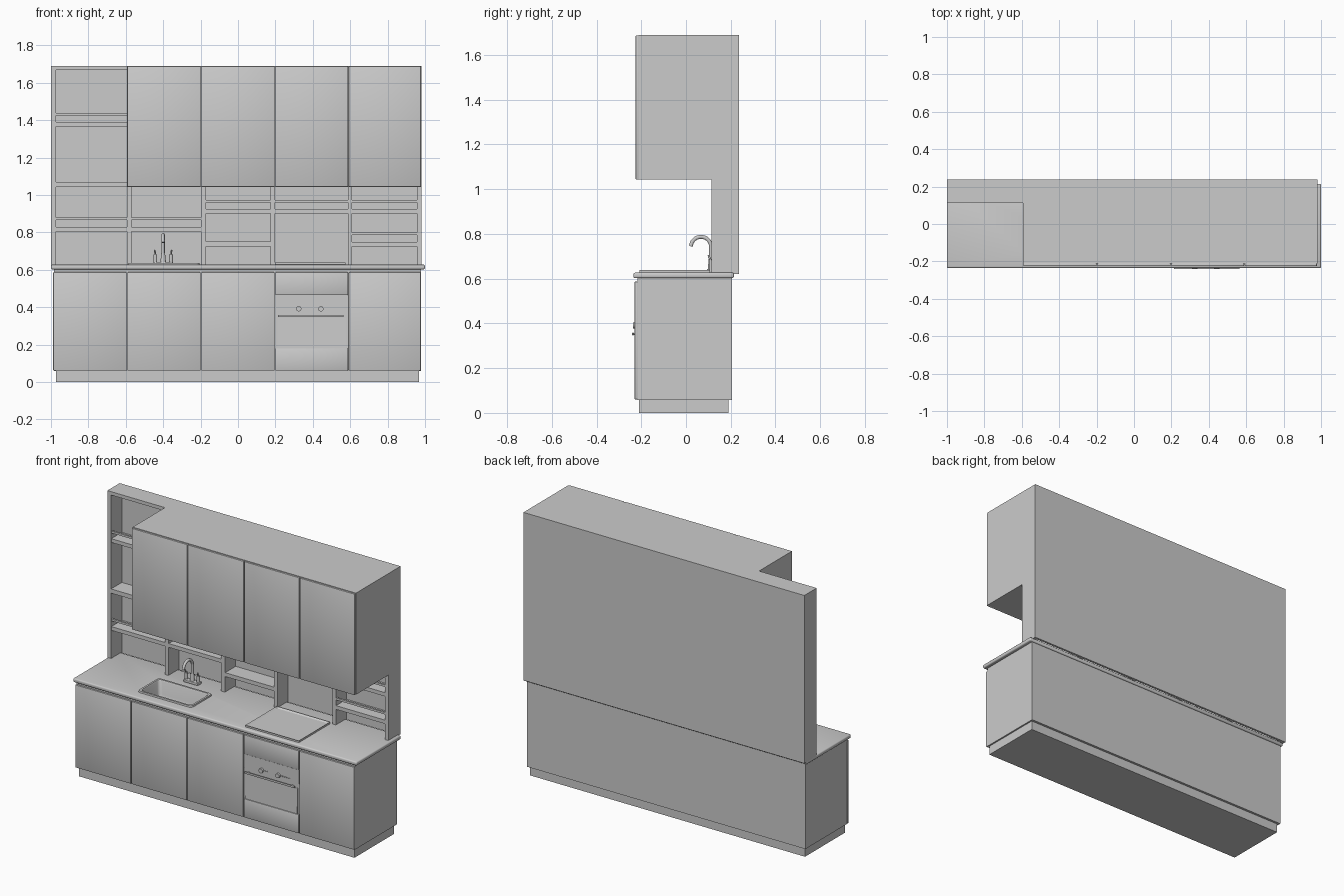
import bpy, bmesh, math
from mathutils import Vector, Matrix

old = bpy.data.objects.get("Cube")
if old:
    bpy.data.objects.remove(old)

GREY = (0.6, 0.6, 0.6, 1)
mat = bpy.data.materials.new("matte_grey")
mat.use_nodes = True
mat.diffuse_color = GREY
mat.node_tree.nodes["Principled BSDF"].inputs["Base Color"].default_value = GREY


def finish(name, bm, smooth=False):
    bmesh.ops.recalc_face_normals(bm, faces=bm.faces)
    mesh = bpy.data.meshes.new(name)
    bm.to_mesh(mesh)
    bm.free()
    ob = bpy.data.objects.new(name, mesh)
    bpy.context.collection.objects.link(ob)
    mesh.materials.append(mat)
    if smooth:
        activate(ob)
        bpy.ops.object.shade_smooth_by_angle(angle=math.radians(40))
    return ob


def activate(ob):
    bpy.ops.object.select_all(action='DESELECT')
    ob.select_set(True)
    bpy.context.view_layer.objects.active = ob


def box(name, x0, x1, y0, y1, z0, z1, bevel=0, segments=2):
    bm = bmesh.new()
    bmesh.ops.create_cube(bm, size=1)
    for v in bm.verts:
        v.co = Vector((x0 if v.co.x < 0 else x1, y0 if v.co.y < 0 else y1, z0 if v.co.z < 0 else z1))
    if bevel:
        bmesh.ops.bevel(bm, geom=bm.edges[:], offset=bevel, segments=segments, profile=0.5, affect='EDGES')
    return finish(name, bm, bool(bevel))


def cylinder(name, centre, radius, length, axis='Z', top=None):
    bm = bmesh.new()
    bmesh.ops.create_cone(bm, cap_ends=True, segments=20, radius1=radius,
                          radius2=radius if top is None else top, depth=length)
    turn = {'X': Matrix.Rotation(math.pi / 2, 4, 'Y'),
            'Y': Matrix.Rotation(math.pi / 2, 4, 'X'), 'Z': Matrix()}[axis]
    bm.transform(Matrix.Translation(centre) @ turn)
    return finish(name, bm, True)


def tube(name, points, radius):
    curve = bpy.data.curves.new(name, 'CURVE')
    curve.dimensions = '3D'
    curve.bevel_depth = radius
    curve.bevel_resolution = 3
    curve.use_fill_caps = True
    spline = curve.splines.new('POLY')
    spline.points.add(len(points) - 1)
    for p, co in zip(spline.points, points):
        p.co = (*co, 1)
    ob = bpy.data.objects.new(name, curve)
    bpy.context.collection.objects.link(ob)
    curve.materials.append(mat)
    activate(ob)
    bpy.ops.object.convert(target='MESH')
    bpy.ops.object.shade_smooth_by_angle(angle=math.radians(40))


def cut(ob, cutter):
    mod = ob.modifiers.new("opening", 'BOOLEAN')
    mod.operation = 'DIFFERENCE'
    mod.solver = 'EXACT'
    mod.object = cutter
    activate(ob)
    bpy.ops.object.modifier_apply(modifier=mod.name)


# Column boundaries, shared by base and wall cabinets
COLS = [-0.99, -0.594, -0.198, 0.198, 0.59, 0.98]
BACK, SHELF_FRONT = 0.237, 0.113

# Base cabinets and worktop with an opening for the sink
box("plinth", -0.972, 0.968, -0.21, 0.19, 0, 0.06)
carcass = box("base_carcass", -0.985, 0.978, -0.217, 0.205, 0.058, 0.603)
worktop = box("worktop", -1, 1, -0.235, 0.214, 0.602, 0.627, 0.008, 3)
SX0, SX1, SY0, SY1 = -0.588, -0.205, -0.175, 0.04
cutter = box("sink_cutter", SX0 + .012, SX1 - .012, SY0 + .012, SY1 - .012, 0.5, 0.7)
cutter.hide_render = True
cut(worktop, cutter)
cut(carcass, cutter)
bpy.data.objects.remove(cutter)

for i in (0, 1, 2, 4):
    box(f"base_door_{i + 1}", COLS[i] + .002, COLS[i + 1] - .002, -0.23, -0.216, 0.06, 0.587, 0.004)

# Sink: flat rim and a rounded, tapered bowl
bm = bmesh.new()


def ring(inset, z, radius):
    loop = []
    for cx, cy, a0 in ((SX1, SY1, 0), (SX0, SY1, 90), (SX0, SY0, 180), (SX1, SY0, 270)):
        sx = 1 if cx == SX1 else -1
        sy = 1 if cy == SY1 else -1
        for k in range(6):
            a = math.radians(a0 + 18 * k)
            loop.append(bm.verts.new((cx - sx * (inset + radius) + radius * math.cos(a),
                                      cy - sy * (inset + radius) + radius * math.sin(a), z)))
    return loop


rings = [ring(*r) for r in ((0, .626, .02), (.002, .636, .02), (.014, .636, .02), (.018, .628, .02),
                            (.024, .55, .02), (.03, .533, .02), (.045, .525, .02))]
for a, b in zip(rings, rings[1:]):
    for i in range(len(a)):
        j = (i + 1) % len(a)
        bm.faces.new((a[i], a[j], b[j], b[i]))
bm.faces.new(rings[-1])
finish("sink", bm, True)
cylinder("sink_drain", ((SX0 + SX1) / 2, (SY0 + SY1) / 2, 0.527), 0.02, 0.005)

# Tap with arched spout and two lever handles
TX, TY = -0.4, 0.112
box("tap_base", TX - .052, TX + .052, TY - .02, TY + .02, 0.626, 0.642, 0.005)
cylinder("tap_body", (TX, TY, 0.665), 0.015, 0.05, top=0.01)
arc = [(TX, TY - .045 + .045 * math.cos(a), .742 + .045 * math.sin(a))
       for a in (math.radians(10 * k) for k in range(18))]
tube("tap_spout", [(TX, TY, .64)] + arc + [(TX, TY - .091, .745)], 0.009)
for side, s in (("left", 1), ("right", -1)):
    hx = TX + s * .042
    cylinder(f"tap_handle_{side}", (hx, TY, 0.66), 0.01, 0.045)
    tube(f"tap_lever_{side}", [(hx, TY, .68), (hx + s * .003, TY - .012, .705)], 0.0045)

# Hob: raised rim around a sunken plate
bm = bmesh.new()
bmesh.ops.create_cube(bm, size=1)
bm.transform(Matrix.Translation((0.386, -0.05, 0.632)) @ Matrix.Diagonal((0.376, 0.315, 0.013, 1)))
bm.faces.ensure_lookup_table()
top = max(bm.faces, key=lambda f: f.calc_center_median().z)
bmesh.ops.inset_region(bm, faces=[top], thickness=0.016)
bmesh.ops.translate(bm, verts=top.verts, vec=(0, 0, -0.007))
finish("hob", bm)

# Oven: drawer, control strip, window, handle, lower panel
OX0, OX1 = COLS[3] + .002, COLS[4] - .002
box("oven_top_panel", OX0, OX1, -0.23, -0.216, 0.464, 0.587, 0.004)
box("oven_control_strip", OX0, OX1, -0.224, -0.216, 0.372, 0.462)
box("oven_door_frame", OX0, OX1, -0.222, -0.216, 0.18, 0.372)
box("oven_lower_panel", OX0, OX1, -0.23, -0.216, 0.06, 0.18, 0.004)
bm = bmesh.new()
bmesh.ops.create_cube(bm, size=1)
for v in bm.verts:
    low = v.co.z < 0
    v.co = Vector((0.21 if v.co.x < 0 else 0.577, (-0.229 if low else -0.224) if v.co.y < 0 else -0.218,
                   0.182 if low else 0.343))
finish("oven_window", bm)
box("oven_handle", 0.213, 0.565, -0.241, -0.233, 0.346, 0.359, 0.003)
for k, x in enumerate((0.235, 0.543)):
    box(f"oven_handle_mount_{k + 1}", x - .005, x + .005, -0.235, -0.22, 0.349, 0.356)
for k, x in enumerate((0.325, 0.443)):
    cylinder(f"oven_knob_{k + 1}", (x, -0.23, 0.391), 0.014, 0.014, 'Y')
    for n in range(2 if k == 0 else 5):
        cylinder(f"oven_button_{k + 1}_{n + 1}", (x + .024 + n * .0135, -0.225, 0.391), 0.004, 0.006, 'Y')

# Wall cabinets
box("wall_carcass", -0.594, 0.98, -0.212, BACK, 1.043, 1.69)
for i in range(1, 5):
    box(f"wall_door_{i}", COLS[i] + .002, COLS[i + 1] - .002, -0.225, -0.211, 1.043, 1.688, 0.004)

# Open shelf unit: back, sides, top and dividers
box("shelf_back", -1, 0.98, 0.222, BACK, 0.62, 1.69)
box("shelf_left_end", 0.958, 0.98, SHELF_FRONT, BACK, 0.62, 1.05)
box("shelf_right_end", -1, -0.974, SHELF_FRONT, BACK, 0.62, 1.69)
box("shelf_top", -1, -0.59, SHELF_FRONT, BACK, 1.668, 1.69)
box("shelf_middle", -1, -0.59, SHELF_FRONT, BACK, 1.043, 1.07)
DIVIDERS = [(-0.594, -0.57), (-0.198, -0.172), (0.174, 0.198), (0.588, 0.61)]
for k, (x0, x1) in enumerate(DIVIDERS):
    box(f"shelf_divider_{k + 1}", x0, x1, SHELF_FRONT, BACK, 0.62, 1.05)

# Shelves, each with a thin guard rail above its front edge
BAYS = [(-0.974, -0.594), (-0.57, -0.198), (-0.172, 0.174), (0.198, 0.588), (0.61, 0.958)]
SHELVES = [(0, 1.365), (0, 0.805), (1, 0.805), (2, 0.9), (3, 0.9), (4, 0.9), (4, 0.725)]
for k, (bay, z) in enumerate(SHELVES):
    x0, x1 = BAYS[bay]
    box(f"shelf_{k + 1}", x0, x1, SHELF_FRONT + .003, 0.224, z, z + .024)
    box(f"shelf_rail_{k + 1}", x0, x1, SHELF_FRONT + .003, SHELF_FRONT + .015, z + .06, z + .073)
# Lowest shelf in the third bay
x0, x1 = BAYS[2]
box("low_shelf", x0, x1, SHELF_FRONT + .003, 0.224, 0.725, 0.75)
